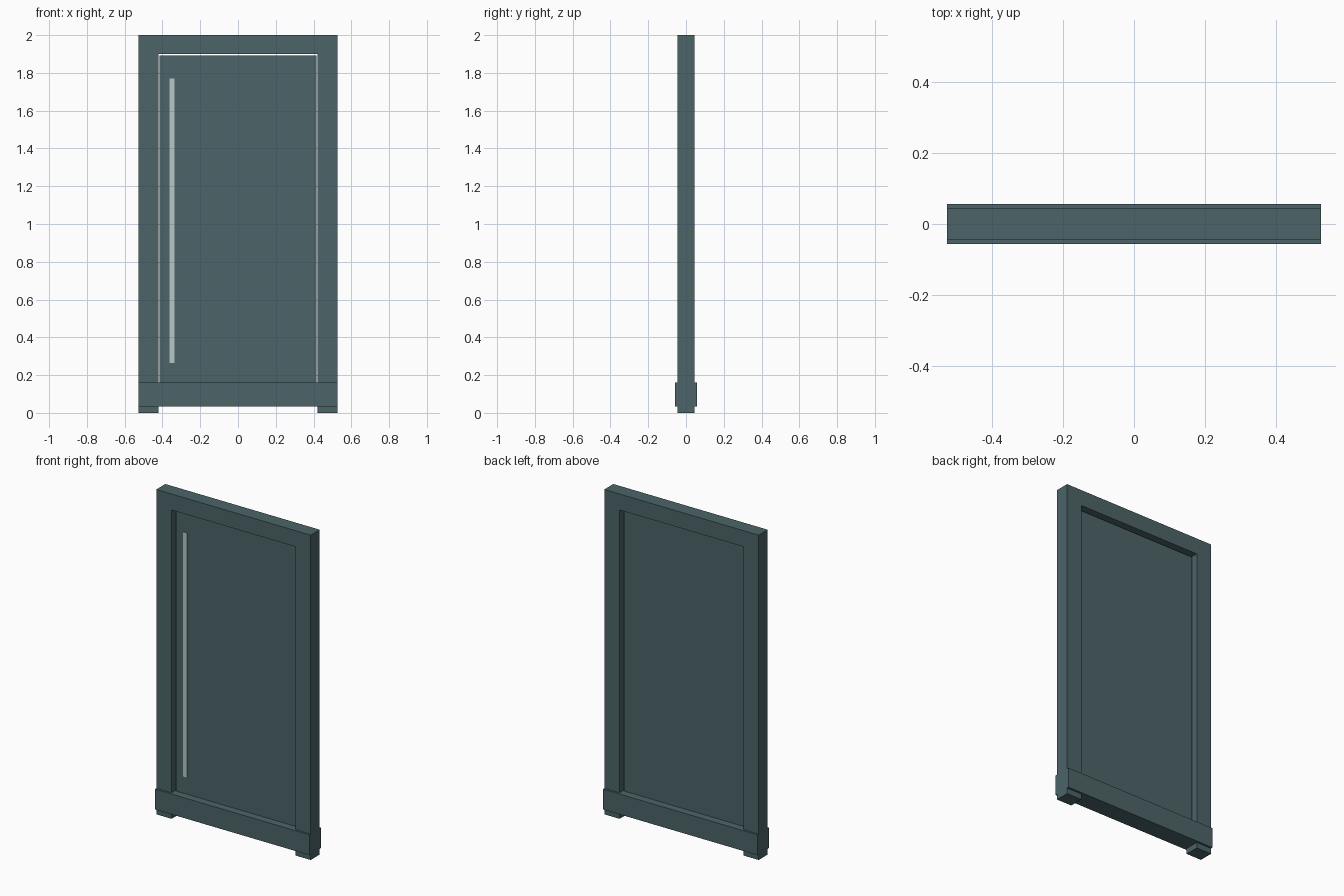
import bpy
import bmesh

cube = bpy.data.objects.get("Cube")
if cube:
    bpy.data.objects.remove(cube, do_unlink=True)


def make_material(name, rgb):
    mat = bpy.data.materials.new(name)
    mat.use_nodes = True
    color = (*rgb, 1.0)
    mat.diffuse_color = color
    mat.node_tree.nodes["Principled BSDF"].inputs["Base Color"].default_value = color
    return mat


def extrude_outline(name, outline, y_front, y_back, mat):
    """Extrude a closed x-z outline from y_front to y_back."""
    bm = bmesh.new()
    face = bm.faces.new([bm.verts.new((x, y_front, z)) for x, z in outline])
    result = bmesh.ops.extrude_face_region(bm, geom=[face], use_keep_orig=True)
    moved = [v for v in result["geom"] if isinstance(v, bmesh.types.BMVert)]
    bmesh.ops.translate(bm, verts=moved, vec=(0, y_back - y_front, 0))
    bmesh.ops.recalc_face_normals(bm, faces=bm.faces)
    mesh = bpy.data.meshes.new(name)
    bm.to_mesh(mesh)
    bm.free()
    mesh.materials.append(mat)
    obj = bpy.data.objects.new(name, mesh)
    bpy.context.collection.objects.link(obj)
    return obj


def rectangle(x0, x1, z0, z1):
    return [(x0, z0), (x1, z0), (x1, z1), (x0, z1)]


teal = make_material("dark teal paint", (0.072, 0.127, 0.138))
pale = make_material("pale handle", (0.456, 0.578, 0.558))

half_width = 0.526
inner = 0.422
height = 2.0
header_z = 1.901
frame_y = 0.044
panel_y = 0.01
rail_y = 0.057

# Door frame: two jambs and a header in one piece
frame_outline = [
    (-half_width, 0), (-inner, 0), (-inner, header_z), (inner, header_z),
    (inner, 0), (half_width, 0), (half_width, height), (-half_width, height),
]
extrude_outline("door_frame", frame_outline, -frame_y, frame_y, teal)

# Door leaf, with a narrow gap to the frame
extrude_outline("door_panel", rectangle(-0.416, 0.416, 0.06, 1.892),
                -panel_y, panel_y, teal)

# Thick rail across the bottom, raised off the floor
extrude_outline("bottom_rail", rectangle(-half_width, half_width, 0.035, 0.16),
                -rail_y, rail_y, teal)

# Long handle strip on the front
extrude_outline("handle_strip", rectangle(-0.363, -0.337, 0.265, 1.77),
                -panel_y - 0.005, -panel_y, pale)
